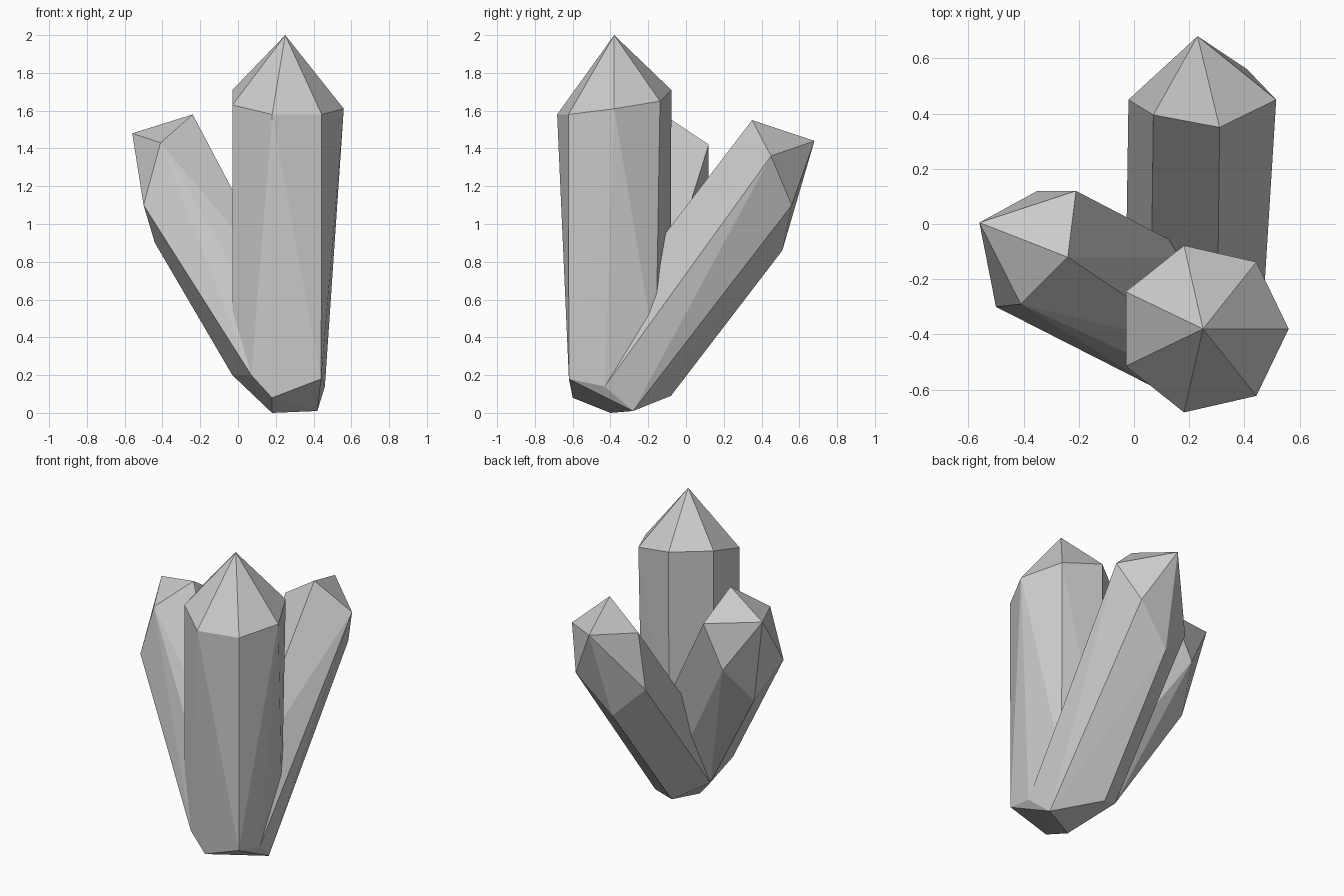
import bpy, bmesh, math

if "Cube" in bpy.data.objects:
    bpy.data.objects.remove(bpy.data.objects["Cube"])


def crystal(name, apex, top_ring, base):
    """Faceted crystal: convex solid through tip, shoulder ring and broken base."""
    bm = bmesh.new()
    for p in [apex] + top_ring + base:
        bm.verts.new(p)
    res = bmesh.ops.convex_hull(bm, input=bm.verts[:])
    loose = {g for g in res["geom_interior"] + res["geom_unused"]
             if isinstance(g, bmesh.types.BMVert) and g.is_valid and not g.link_faces}
    bmesh.ops.delete(bm, geom=list(loose), context='VERTS')
    # merge nearly flat triangles into clean facets
    bmesh.ops.dissolve_limit(bm, angle_limit=math.radians(2),
                             verts=bm.verts[:], edges=bm.edges[:])
    bmesh.ops.recalc_face_normals(bm, faces=bm.faces[:])
    me = bpy.data.meshes.new(name)
    bm.to_mesh(me)
    bm.free()
    ob = bpy.data.objects.new(name, me)
    bpy.context.collection.objects.link(ob)
    return ob


# Points shared by the broken underside
foot = (.18, -.40, 0)
front_foot = (.18, -.60, .08)
left_foot = (.07, -.59, .20)
right_foot = (.46, -.43, .14)
back_foot = (.42, -.28, .01)
inner_foot = (-.03, -.21, .20)

# Tall upright crystal: seven sides, shoulder height rising toward the back left
shoulder = [1.61, 1.65, 1.71, 1.71, 1.63, 1.58, 1.58]
ring = [(.25 + .31 * math.cos(math.tau * i / 7),
         -.38 + .31 * math.sin(math.tau * i / 7), z) for i, z in enumerate(shoulder)]
crystal("tall_crystal", (.25, -.38, 2), ring,
        [foot, front_foot, left_foot, right_foot, back_foot, (.44, -.62, .18),
         (.43, -.16, .30), (.18, -.08, .30), (-.03, -.24, .35), (-.03, -.51, .35)])

# Crystal leaning left: six sides
crystal("left_crystal", (-.56, .005, 1.48),
        [(-.24, -.12, 1.58), (-.41, -.29, 1.43), (-.50, -.30, 1.10),
         (-.44, -.08, .90), (-.35, .12, 1.15), (-.21, .12, 1.42)],
        [foot, left_foot, inner_foot, (.25, -.45, .65), (.22, -.58, .35),
         (.10, -.12, .40), (.25, -.12, .65)])

# Crystal leaning back: six sides
crystal("back_crystal", (.23, .68, 1.44),
        [(.31, .35, 1.55), (.515, .45, 1.36), (.41, .56, 1.10),
         (.18, .51, .86), (-.02, .45, 1.06), (.07, .395, 1.39)],
        [foot, right_foot, back_foot, (.16, -.08, .09), inner_foot,
         (.06, -.42, .33), (.30, -.50, .44)])
